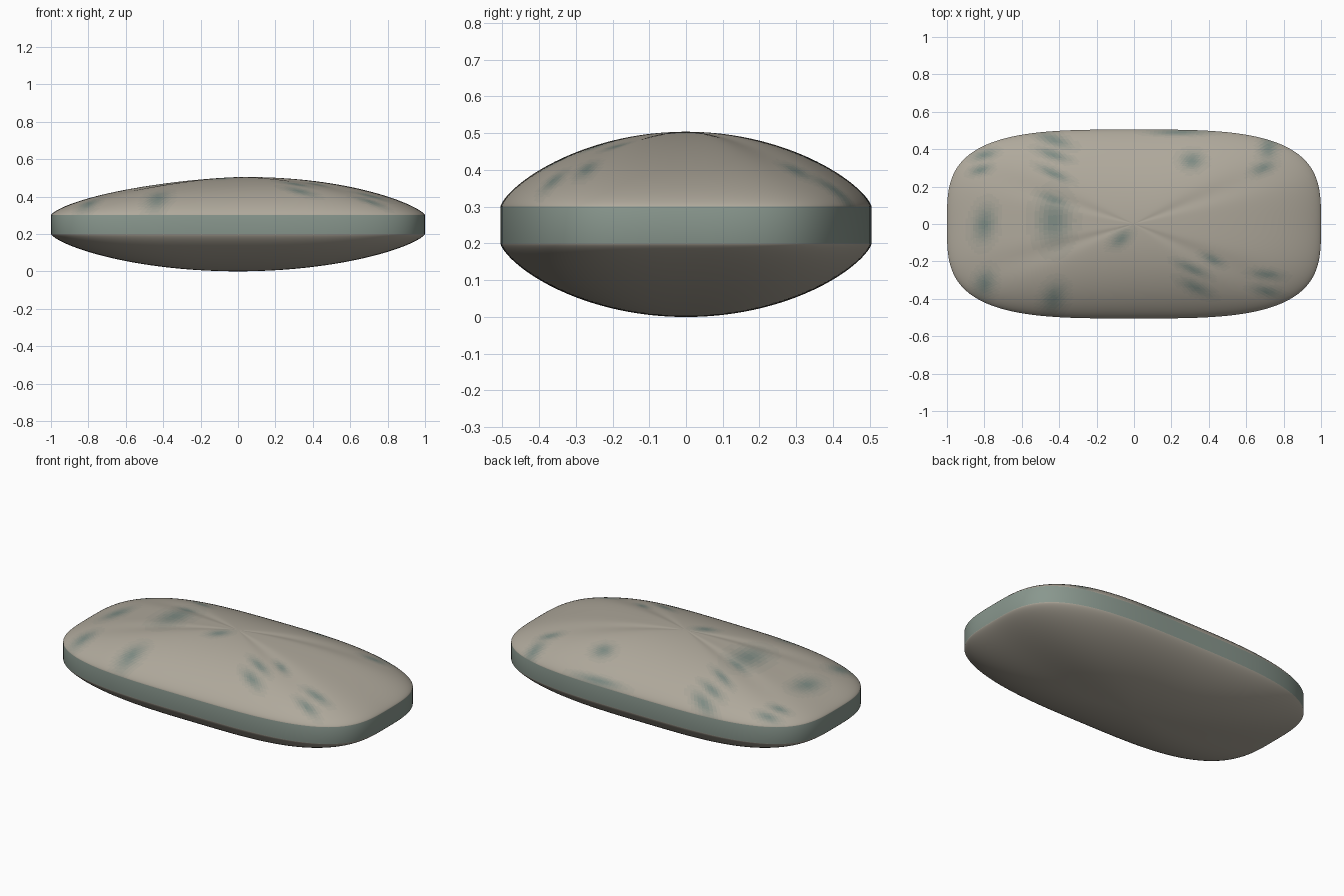
import bpy, bmesh, math

if "Cube" in bpy.data.objects:
    bpy.data.objects.remove(bpy.data.objects["Cube"])

SEG = 288          # points around the outline
DOME = 56          # rings per dome
HX, HY = 1.0, 0.505
POW = 3.4          # squareness of the outline
BULGE = 0.72       # fullness of the domes
TONES = 8          # steps in a faded patch


def material(name, rgb):
    m = bpy.data.materials.new(name)
    m.diffuse_color = (*rgb, 1)
    m.use_nodes = True
    m.node_tree.nodes["Principled BSDF"].inputs["Base Color"].default_value = m.diffuse_color
    return m


def mix(a, b, t):
    return tuple(p + (q - p) * t for p, q in zip(a, b))


stone_rgb, band_rgb, patch_rgb = (.43, .395, .33), (.25, .31, .27), (.21, .26, .23)
mats = [material("stone_grey", stone_rgb), material("band_green", band_rgb)]
mats += [material(f"patch_{i}", mix(stone_rgb, patch_rgb, i / TONES))
         for i in range(1, TONES + 1)]

# Faded green patches on the top: centre x, y, half width, half height, slant
patches = [(-.43, .02, .13, .19, 0), (-.80, .0, .09, .14, .3), (-.43, .45, .13, .05, -.3),
           (-.43, .37, .12, .04, -.3), (-.43, .27, .12, .04, -.4), (-.80, .37, .09, .04, .2),
           (-.82, .29, .08, .04, .2), (.31, .34, .09, .07, 0), (.72, .41, .07, .10, .3),
           (.69, .30, .09, .05, .3), (-.80, -.32, .08, .11, .3), (-.43, -.40, .09, .12, .3),
           (.31, -.24, .12, .04, -.4), (.33, -.34, .12, .05, -.4), (.71, -.27, .12, .04, -.1),
           (.71, -.36, .11, .04, -.2), (-.07, -.08, .08, .06, .4), (.24, .49, .22, .025, 0),
           (.42, -.19, .08, .04, -.4), (-.43, .13, .11, .05, -.3)]


def outline(a, r):
    c, s = math.cos(a), math.sin(a)
    k = r * (abs(c) ** POW + abs(s) ** POW) ** (-1 / POW)
    return HX * k * c, HY * k * s


def dent(a, r):
    # Slightly worn left side plus shallow creases radiating from the crown
    d = -.010 * max(0, -math.cos(a)) + .006 * max(0, math.cos(a))
    for crease in (.65, 2.55, 3.7, 5.55):
        d -= .006 * math.exp(-((a - crease) / .16) ** 2)
    return d * math.sin(math.pi * r) + .004 * (1 - r) ** 2


def patch_strength(c):
    best = 0
    for x, y, w, h, k in patches:
        u, v = (c.x - x) / w, (c.y - y - k * (c.x - x)) / h
        best = max(best, math.exp(-2.2 * (u * u + v * v)))
    return best


# Stack of (ring radius, height, is_top), from the bottom pole up to the top pole
radii = [math.sin(math.pi / 2 * i / DOME) for i in range(1, DOME + 1)]
rise = [.2 * max(0, 1 - r * r) ** BULGE for r in radii]
levels = [(r, .2 - h, False) for r, h in zip(radii, rise)]
levels += [(r, .3 + h, True) for r, h in reversed(list(zip(radii, rise)))]

bm = bmesh.new()
rings = []
for r, z, is_top in levels:
    ring = []
    for i in range(SEG):
        a = 2 * math.pi * i / SEG
        ring.append(bm.verts.new((*outline(a, r), z + (dent(a, r) if is_top else 0))))
    rings.append(ring)

# Skin the rings: base, edge band, top
for k in range(len(rings) - 1):
    lo, hi = rings[k], rings[k + 1]
    for i in range(SEG):
        j = (i + 1) % SEG
        f = bm.faces.new((lo[i], lo[j], hi[j], hi[i]))
        f.material_index = 1 if k == DOME - 1 else 0
for ring, z in ((rings[0], 0), (rings[-1], .504)):
    pole = bm.verts.new((0, 0, z))
    for i in range(SEG):
        bm.faces.new((ring[i], ring[(i + 1) % SEG], pole))
bmesh.ops.recalc_face_normals(bm, faces=bm.faces)

# Tint the patches on the top only
for f in bm.faces:
    f.smooth = True
    c = f.calc_center_median()
    if f.material_index == 0 and c.z > .3:
        tone = round(patch_strength(c) * TONES)
        if tone:
            f.material_index = 1 + tone

mesh = bpy.data.meshes.new("smooth_pebble")
bm.to_mesh(mesh)
bm.free()
for m in mats:
    mesh.materials.append(m)
pebble = bpy.data.objects.new("smooth_pebble", mesh)
bpy.context.collection.objects.link(pebble)
